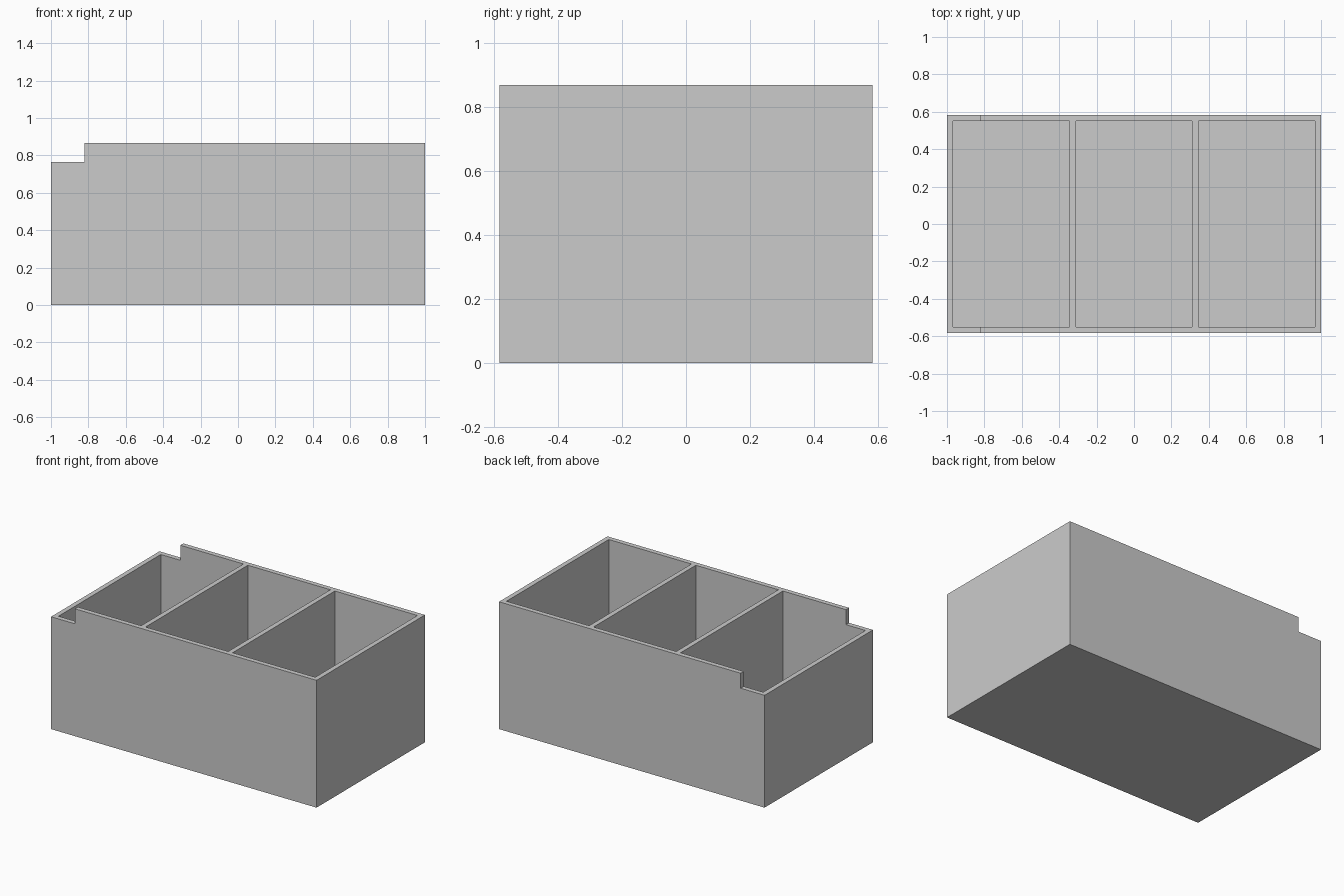
import bpy
import bmesh
from mathutils import Matrix, Vector

if "Cube" in bpy.data.objects:
    bpy.data.objects.remove(bpy.data.objects["Cube"], do_unlink=True)

# Overall sizes
LENGTH, DEPTH, HEIGHT = 2.0, 1.166, 0.867
WALL = 0.033
STEP_X, STEP_Z = -0.82, 0.765
BAYS = 3
BAY_WIDTH = (LENGTH - (BAYS + 1) * WALL) / BAYS

grey = bpy.data.materials.new("plain grey")
grey.use_nodes = True
grey.diffuse_color = (0.6, 0.6, 0.6, 1)
grey.node_tree.nodes["Principled BSDF"].inputs["Base Color"].default_value = (0.6, 0.6, 0.6, 1)


def add_object(name, bm):
    mesh = bpy.data.meshes.new(name)
    bmesh.ops.recalc_face_normals(bm, faces=bm.faces)
    bm.to_mesh(mesh)
    bm.free()
    mesh.materials.append(grey)
    obj = bpy.data.objects.new(name, mesh)
    bpy.context.collection.objects.link(obj)
    return obj


# Solid body: stepped side outline extruded through the depth
outline = [(-LENGTH / 2, 0), (LENGTH / 2, 0), (LENGTH / 2, HEIGHT),
           (STEP_X, HEIGHT), (STEP_X, STEP_Z), (-LENGTH / 2, STEP_Z)]
bm = bmesh.new()
face = bm.faces.new([bm.verts.new((x, -DEPTH / 2, z)) for x, z in outline])
extruded = bmesh.ops.extrude_face_region(bm, geom=[face])["geom"]
bmesh.ops.translate(bm, vec=(0, DEPTH, 0),
                    verts=[v for v in extruded if isinstance(v, bmesh.types.BMVert)])
box = add_object("divided_box", bm)

# Hollow compartments: one row of blocks cut from above
bm = bmesh.new()
for i in range(BAYS):
    x = -LENGTH / 2 + WALL + BAY_WIDTH / 2 + i * (BAY_WIDTH + WALL)
    size = Vector((BAY_WIDTH, DEPTH - 2 * WALL, HEIGHT))
    place = Matrix.Translation((x, 0, WALL + HEIGHT / 2)) @ Matrix.Diagonal(size.to_4d())
    bmesh.ops.create_cube(bm, size=1, matrix=place)
cutter = add_object("compartment_cutter", bm)
cutter.hide_render = True

cut = box.modifiers.new("compartments", "BOOLEAN")
cut.operation = "DIFFERENCE"
cut.solver = "EXACT"
cut.object = cutter

# Bake the cut and discard the helper
bpy.context.view_layer.update()
depsgraph = bpy.context.evaluated_depsgraph_get()
result = bpy.data.meshes.new_from_object(box.evaluated_get(depsgraph))
box.modifiers.clear()
box.data = result
bpy.data.objects.remove(cutter, do_unlink=True)
